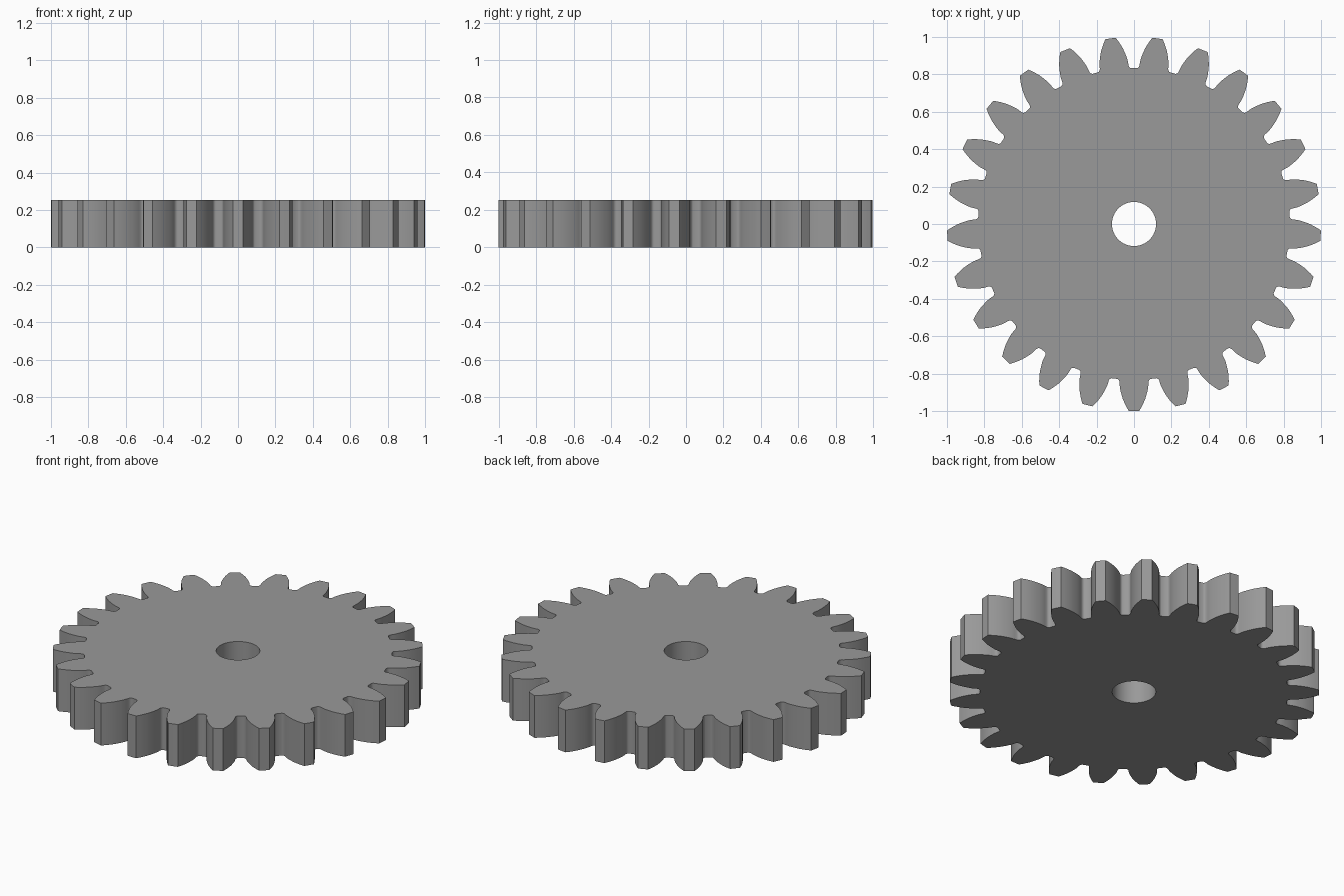
import bpy, bmesh
from math import pi, sin, cos, radians

if "Cube" in bpy.data.objects:
    bpy.data.objects.remove(bpy.data.objects["Cube"])

TEETH = 25
TIP_R, HOLE_R, HEIGHT = 1.0, 0.118, 0.252

# Half tooth as (radius, half width), root fillet to tip
HALF = [(0.833, 0.090), (0.835, 0.085), (0.840, 0.080), (0.848, 0.0775),
        (0.862, 0.077), (0.880, 0.0755), (0.900, 0.071), (0.920, 0.0655),
        (0.940, 0.059), (0.960, 0.050), (0.980, 0.040), (TIP_R, 0.028)]


def polar(r, a):
    return (r * cos(a), r * sin(a))


# Full outline, one tooth pointing to -y
outline = []
for k in range(TEETH):
    c = -pi / 2 + k * 2 * pi / TEETH
    outline += [polar(r, c - w / r) for r, w in HALF]
    outline.append(polar(TIP_R, c))
    outline += [polar(r, c + w / r) for r, w in reversed(HALF)]
hole = [polar(HOLE_R, i * 2 * pi / 48) for i in range(48)]

# Filled and extruded profile with the axle hole
curve = bpy.data.curves.new("gear_profile", 'CURVE')
curve.dimensions = '2D'
curve.fill_mode = 'BOTH'
curve.extrude = HEIGHT / 2
for pts in (outline, hole):
    s = curve.splines.new('POLY')
    s.points.add(len(pts) - 1)
    for p, (x, y) in zip(s.points, pts):
        p.co = (x, y, 0, 1)
    s.use_cyclic_u = True
gear = bpy.data.objects.new("spur_gear", curve)
bpy.context.collection.objects.link(gear)
bpy.context.view_layer.objects.active = gear
gear.select_set(True)
bpy.ops.object.convert(target='MESH')
gear = bpy.context.object
gear.name = "spur_gear"

# Weld, stand on the ground, shade
bm = bmesh.new()
bm.from_mesh(gear.data)
bmesh.ops.remove_doubles(bm, verts=bm.verts, dist=1e-5)
bmesh.ops.translate(bm, verts=bm.verts, vec=(0, 0, HEIGHT / 2))
bmesh.ops.recalc_face_normals(bm, faces=bm.faces)
bm.to_mesh(gear.data)
bm.free()
bpy.ops.object.shade_smooth_by_angle(angle=radians(30))

# Dark grey metal
mat = bpy.data.materials.new("dark_grey")
mat.diffuse_color = (0.32, 0.32, 0.32, 1)
mat.use_nodes = True
mat.node_tree.nodes["Principled BSDF"].inputs["Base Color"].default_value = mat.diffuse_color
gear.data.materials.clear()
gear.data.materials.append(mat)
